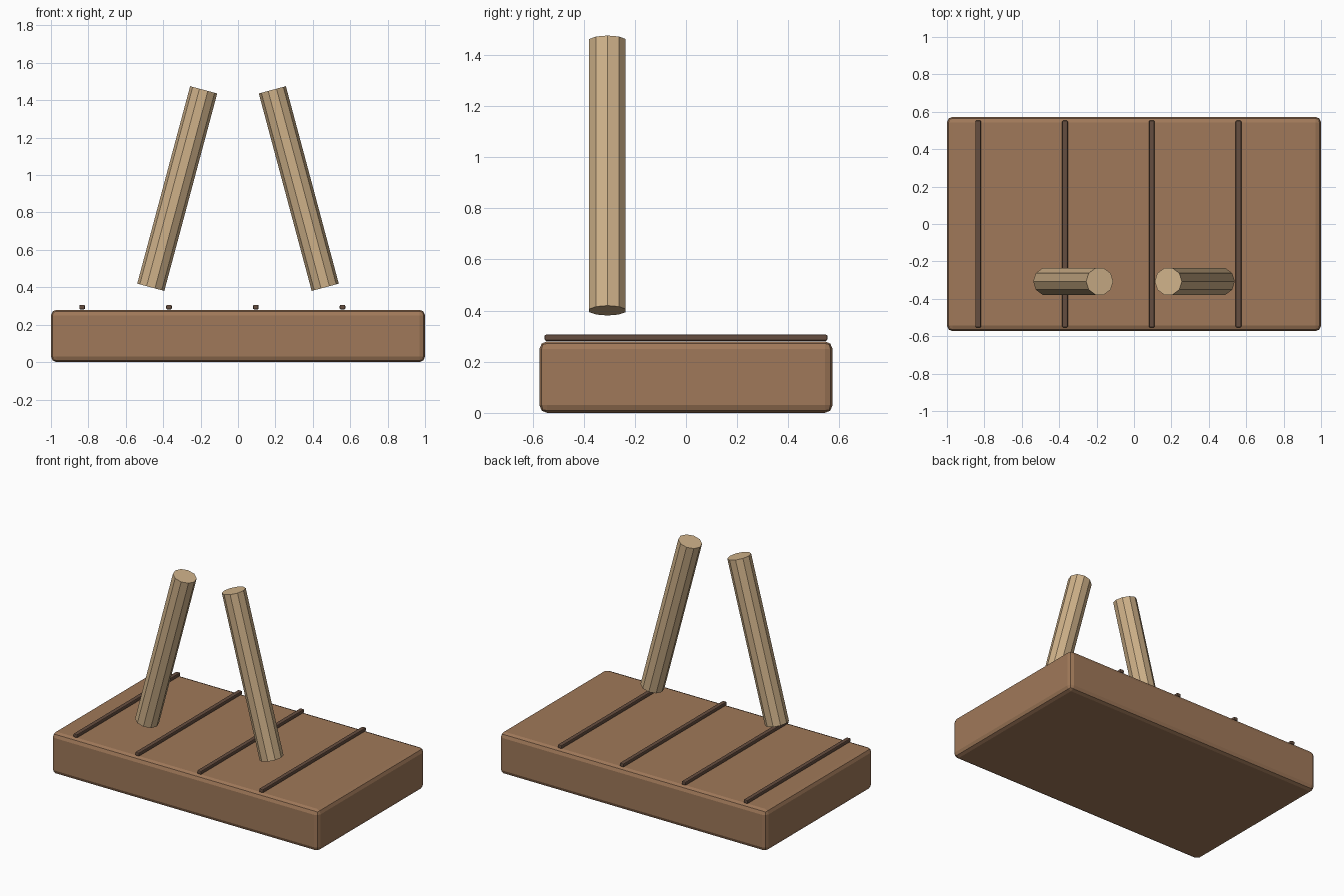
import bpy
from math import radians

if "Cube" in bpy.data.objects:
    bpy.data.objects.remove(bpy.data.objects["Cube"])


def material(name, rgb):
    m = bpy.data.materials.new(name)
    m.diffuse_color = (*rgb, 1)
    m.use_nodes = True
    m.node_tree.nodes["Principled BSDF"].inputs["Base Color"].default_value = m.diffuse_color
    return m


def box(name, size, loc, bevel, segments, mat):
    bpy.ops.mesh.primitive_cube_add(size=1, location=loc)
    ob = bpy.context.object
    ob.name = name
    ob.scale = size
    bpy.ops.object.transform_apply(location=False, rotation=False, scale=True)
    mod = ob.modifiers.new("rounded_edges", "BEVEL")
    mod.width = bevel
    mod.segments = segments
    ob.data.materials.append(mat)
    return ob


wood = material("wood", (0.35, 0.19, 0.10))
dark_wood = material("dark_wood", (0.13, 0.075, 0.05))
pale_wood = material("pale_wood", (0.62, 0.44, 0.25))

# Thick base slab
box("base_slab", (2.0, 1.146, 0.28), (0, 0, 0.14), 0.03, 2, wood)

# Thin strips across the top
for i in range(4):
    box(f"strip_{i + 1}", (0.03, 1.106, 0.024), (-0.833 + 0.464 * i, 0, 0.294),
        0.006, 2, dark_wood)

# Two ten-sided posts leaning towards each other
for side, label in ((-1, "left"), (1, "right")):
    bpy.ops.mesh.primitive_cylinder_add(vertices=10, radius=0.075, depth=1.093)
    post = bpy.context.object
    post.name = f"{label}_post"
    # Turn an edge to face sideways before leaning
    post.rotation_euler = (0, 0, radians(90))
    bpy.ops.object.transform_apply(location=False, rotation=True, scale=False)
    post.rotation_euler = (0, radians(-15 * side), 0)
    post.location = (0.325 * side, -0.307, 0.928)
    post.data.materials.append(pale_wood)
